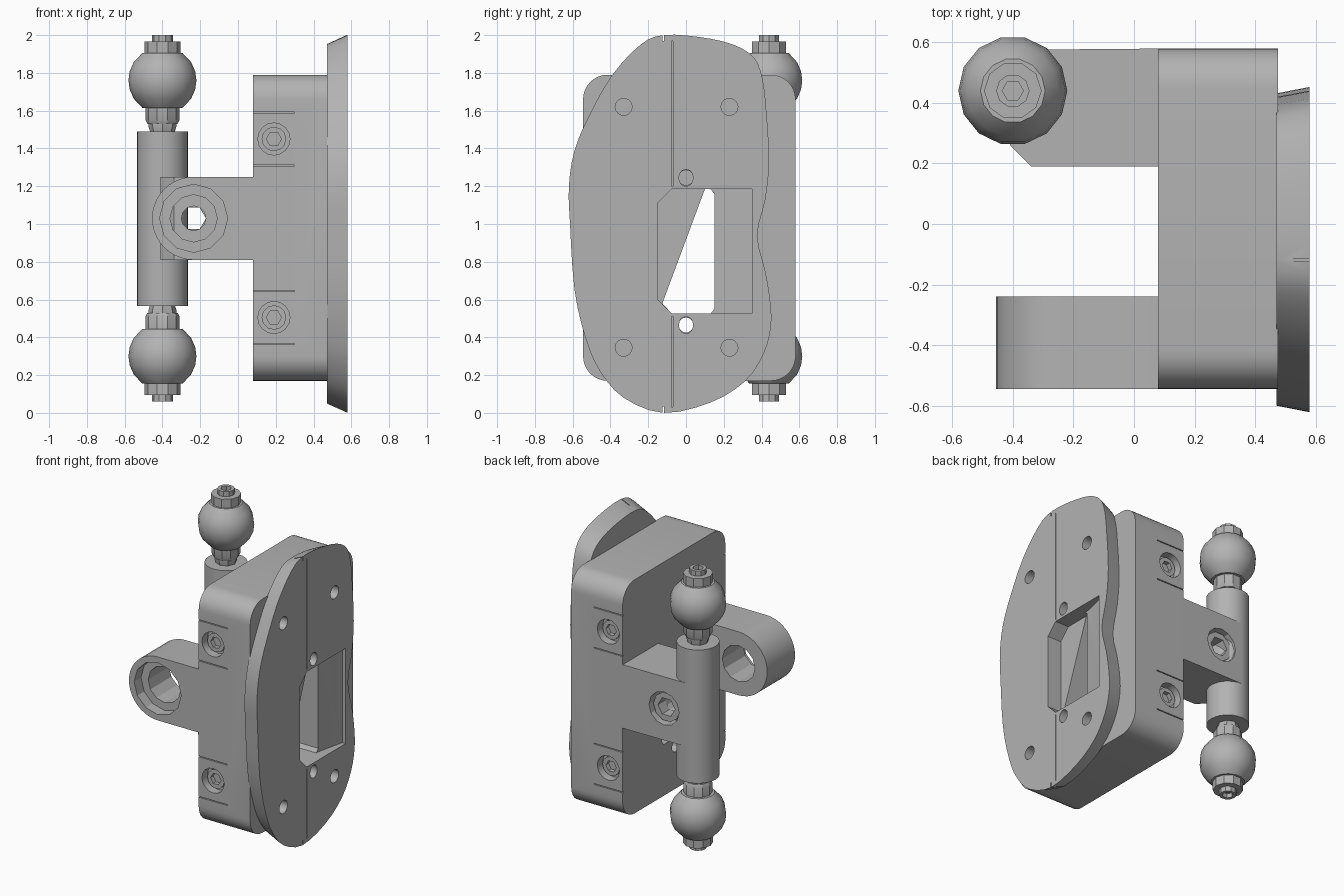
import bpy
import bmesh
from math import sin, cos, pi, radians
from mathutils import Vector

if "Cube" in bpy.data.objects:
    bpy.data.objects.remove(bpy.data.objects["Cube"], do_unlink=True)

GREY = (0.45, 0.45, 0.45, 1)
grey = bpy.data.materials.new("plain grey")
grey.use_nodes = True
grey.diffuse_color = GREY
grey.node_tree.nodes["Principled BSDF"].inputs["Base Color"].default_value = GREY
MID = 1.03  # height of the symmetry plane


# Helpers
def place(axis, t, u, v):
    return {"x": (t, u, v), "y": (u, t, v), "z": (u, v, t)}[axis]


def loft(name, axis, sections):
    """Skin equal-sized outlines [(distance, points)] along an axis."""
    bm = bmesh.new()
    rings = [[bm.verts.new(place(axis, t, u, v)) for u, v in pts] for t, pts in sections]
    for a, b in zip(rings, rings[1:]):
        for i in range(len(a)):
            j = (i + 1) % len(a)
            bm.faces.new((a[i], a[j], b[j], b[i]))
    bm.faces.new(rings[0])
    bm.faces.new(rings[-1])
    bmesh.ops.recalc_face_normals(bm, faces=bm.faces)
    mesh = bpy.data.meshes.new(name)
    bm.to_mesh(mesh)
    bm.free()
    mesh.materials.append(grey)
    ob = bpy.data.objects.new(name, mesh)
    bpy.context.collection.objects.link(ob)
    return ob


def prism(name, axis, a, b, pts):
    return loft(name, axis, [(a, pts), (b, pts)])


def circle(u, v, r, n=24, start=0.0, sweep=2 * pi):
    return [(u + r * cos(start + sweep * i / n), v + r * sin(start + sweep * i / n))
            for i in range(n)]


def rect(u0, u1, v0, v1):
    return [(u0, v0), (u1, v0), (u1, v1), (u0, v1)]


def rounded(u0, u1, v0, v1, r, n=8):
    pts = []
    corners = [(u1 - r, v1 - r), (u0 + r, v1 - r), (u0 + r, v0 + r), (u1 - r, v0 + r)]
    for k, (u, v) in enumerate(corners):
        pts += circle(u, v, r, n, k * pi / 2, pi / 2)
        pts.append((u + r * cos((k + 1) * pi / 2), v + r * sin((k + 1) * pi / 2)))
    return pts


def smooth_loop(pts, steps=3):
    out, n = [], len(pts)
    for i in range(n):
        a, b, c, d = (Vector(pts[(i + k) % n]) for k in (-1, 0, 1, 2))
        for s in range(steps):
            t = s / steps
            p = b + (c - a) * t / 2 + (a * 2 - b * 5 + c * 4 - d) * t * t / 2
            p += (b * 3 - a - c * 3 + d) * t ** 3 / 2
            out.append(tuple(p))
    return out


def combine(ob, other, operation="DIFFERENCE"):
    mod = ob.modifiers.new("combine", "BOOLEAN")
    mod.operation, mod.solver, mod.object = operation, "EXACT", other
    bpy.context.view_layer.objects.active = ob
    bpy.ops.object.modifier_apply(modifier="combine")
    bpy.data.objects.remove(other, do_unlink=True)


def cut(ob, axis, a, b, pts):
    combine(ob, prism("cutter", axis, a, b, pts))


# Body block with its two arms
body = prism("body_block", "x", 0.08, 0.475, rounded(-0.545, 0.58, 0.17, 1.79, 0.13))
front_end = circle(-0.235, MID, 0.22, 20, pi / 2, pi) + [(-0.235, MID - 0.22)]
front_arm = prism("front_arm", "y", -0.545, -0.24,
                  front_end + [(0.2, MID - 0.22), (0.2, MID + 0.22)])
combine(body, front_arm, "UNION")
rear_arm = prism("rear_arm", "z", MID - 0.22, MID + 0.22,
                 [(0.2, 0.19), (0.2, 0.58), (-0.4, 0.575), (-0.41, 0.26), (-0.34, 0.19)])
combine(body, rear_arm, "UNION")

# Pivot bores in the arms
for a, b, r, n in ((-0.6, -0.47, 0.18, 12), (-0.6, -0.1, 0.125, 12),
                   (0.1, 0.7, 0.065, 12), (0.48, 0.7, 0.115, 12)):
    cut(body, "y", a, b, circle(-0.235, MID, r, n))

# Slanted opening through the body, and the narrow lower passage
cut(body, "x", 0, 0.6, [(-0.125, 0.58), (-0.075, 0.525), (0.13, 0.525), (0.15, 0.55),
                        (0.15, 1.16), (0.13, 1.185), (0.1, 1.185)])
cut(body, "x", 0, 0.6, circle(0, 0.465, 0.04, 12))
cut(body, "x", 0.3, 0.6, circle(0, 1.245, 0.04, 12))

# Screw recesses and seam lines on the front and rear sides
for side, face in ((-1, -0.545), (1, 0.58)):
    for z in (1.45, 0.505):
        cut(body, "y", face - side * 0.06, face + side * 0.1, circle(0.19, z, 0.085, 16))
        for edge in (z - 0.14, z + 0.14):
            cut(body, "y", face - side * 0.012, face + side * 0.1,
                rect(0, 0.3, edge - 0.003, edge + 0.003))

parts = [body]
for label, side, face in (("front", -1, -0.545), ("rear", 1, 0.58)):
    for level, z in (("upper", 1.45), ("lower", 0.505)):
        screw = prism(f"{label}_{level}_screw", "y", face - side * 0.08,
                      face - side * 0.03, circle(0.19, z, 0.065, 12))
        cut(screw, "y", face - side * 0.06, face + side * 0.1, circle(0.19, z, 0.04, 6))
        parts.append(screw)

# Hollow pivot nut in the rear arm
nut = prism("pivot_nut", "y", 0.47, 0.55, circle(-0.235, MID, 0.1, 10))
cut(nut, "y", 0.4, 0.7, circle(-0.235, MID, 0.065, 6))
parts.append(nut)

# Flared face plate
outline = smooth_loop([
    (-0.12, 2.0), (-0.24, 1.95), (-0.39, 1.79), (-0.51, 1.58), (-0.59, 1.39),
    (-0.62, 1.2), (-0.614, 1.0), (-0.59, 0.65), (-0.53, 0.39), (-0.455, 0.22),
    (-0.33, 0.08), (-0.12, 0.0), (0.13, 0.055), (0.31, 0.165), (0.41, 0.31),
    (0.45, 0.46), (0.445, 0.6), (0.42, 0.75), (0.377, 0.94), (0.42, 1.13),
    (0.44, 1.34), (0.425, 1.6), (0.405, 1.77), (0.36, 1.88), (0.25, 1.95), (0.07, 1.99)])
inner = [(-0.08 + (y + 0.08) * 0.96, 1 + (z - 1) * 0.95) for y, z in outline]
plate = loft("face_plate", "x", [(0.47, inner), (0.58, outline)])

# Plate window with a sloping ledge beside it
cut(plate, "x", 0.4, 0.7, [(-0.15, 0.6), (-0.075, 0.525), (0.13, 0.525), (0.15, 0.55),
                           (0.15, 1.165), (0.13, 1.185), (-0.075, 1.185), (-0.15, 1.11)])
cut(plate, "z", 0.525, 1.185, [(0.51, 0.12), (0.51, 0.15), (0.555, 0.35),
                               (0.65, 0.35), (0.65, 0.12)])

# Plate holes, vertical seam and end notches
for z in (1.62, 0.345):
    for y in (-0.33, 0.23):
        cut(plate, "x", 0.5, 0.7, circle(y, z, 0.045, 14))
for z in (1.245, 0.465):
    cut(plate, "x", 0.4, 0.7, [(y, z + (w - z) * 1.2) for y, w in circle(0, z, 0.038, 14)])
for z0, z1 in ((0.03, 0.51), (1.2, 1.97)):
    cut(plate, "x", 0.567, 0.7, rect(-0.077, -0.07, z0, z1))
for z0, z1 in ((-0.1, 0.035), (1.97, 2.1)):
    cut(plate, "x", 0.4, 0.7, rect(-0.124, -0.116, z0, z1))
parts.append(plate)

# Vertical rod with a mirrored ball joint at each end
RX, RY = -0.4, 0.44
parts.append(prism("rod", "z", 0.565, 1.49, circle(RX, RY, 0.135, 28)))


def ball_rings():
    for i in range(7):
        h = -0.145 + 0.29 * i / 6
        yield 0.73 + h, (0.18 ** 2 - h * h) ** 0.5


for label, s in (("upper", 1), ("lower", -1)):
    for part, n, rings in (
            ("neck", 8, [(0.44, 0.06), (0.49, 0.075), (0.5, 0.075)]),
            ("collar", 10, [(0.5, 0.08), (0.52, 0.09), (0.6, 0.09)]),
            ("ball", 14, list(ball_rings())),
            ("nut", 10, [(0.86, 0.095), (0.935, 0.095)]),
            ("tip", 10, [(0.92, 0.055), (0.97, 0.055)])):
        ob = loft(f"{label}_{part}", "z",
                  [(MID + s * d, circle(RX, RY, r, n)) for d, r in rings])
        if part == "tip":
            cut(ob, "z", MID + s * 0.94, MID + s * 1.1, circle(RX, RY, 0.035, 6))
        parts.append(ob)

# Smooth the curved sides and keep hard edges
for ob in parts:
    bpy.ops.object.select_all(action="DESELECT")
    ob.select_set(True)
    bpy.context.view_layer.objects.active = ob
    bpy.ops.object.shade_smooth_by_angle(angle=radians(28))
